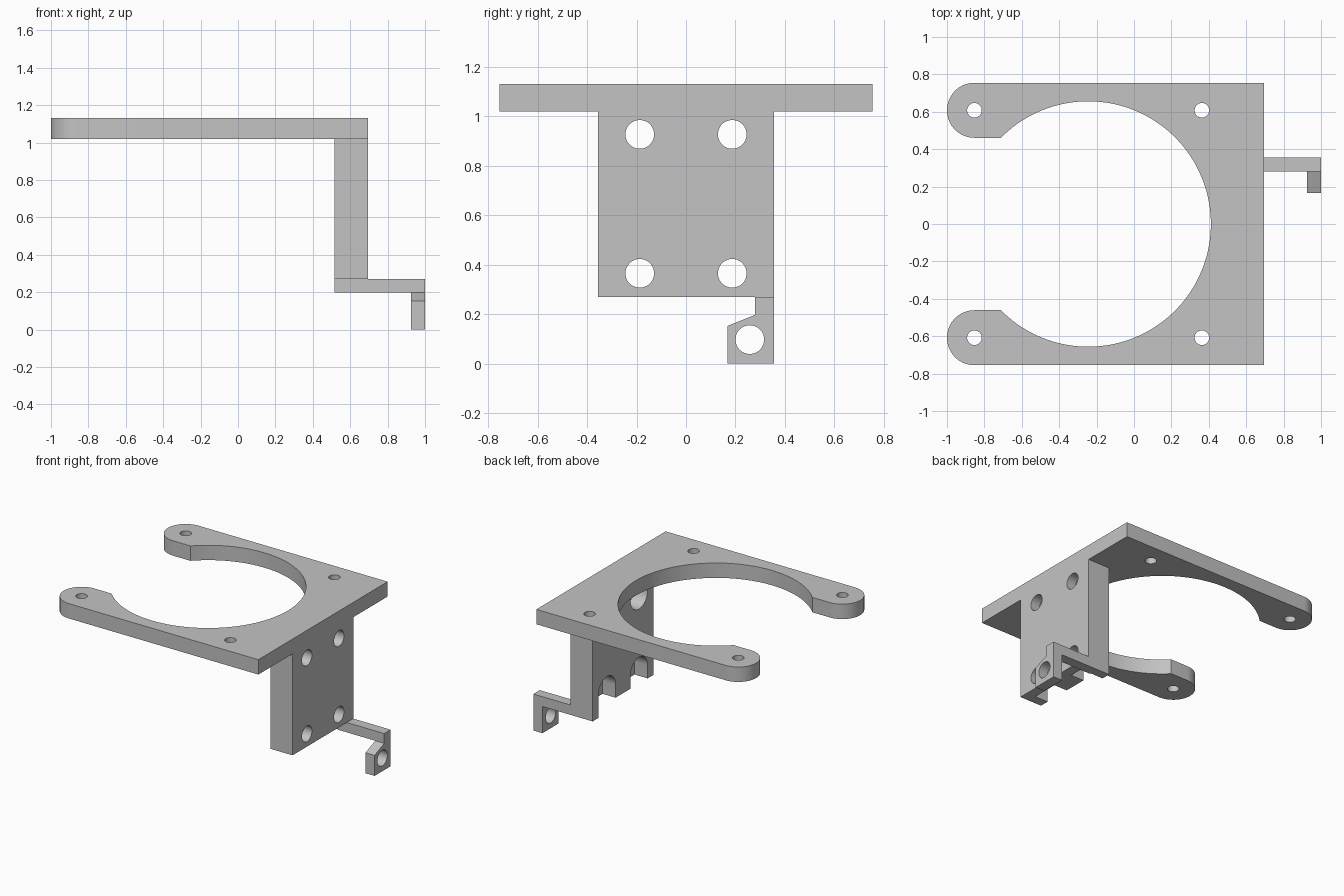
import bpy, bmesh
from math import sin, cos, pi, asin

cube = bpy.data.objects.get("Cube")
if cube:
    bpy.data.objects.remove(cube, do_unlink=True)

grey = bpy.data.materials.new("plain grey")
grey.use_nodes = True
colour = (0.55, 0.55, 0.55, 1)
grey.diffuse_color = colour
grey.node_tree.nodes["Principled BSDF"].inputs["Base Color"].default_value = colour


def arc(cx, cy, r, start, end, steps):
    """Points along a circular arc."""
    angles = [start + (end - start) * i / steps for i in range(steps + 1)]
    return [(cx + r * cos(a), cy + r * sin(a)) for a in angles]


def prism(name, outline, axis, low, high):
    """Extrude an outline along x (outline in y, z) or z (outline in x, y)."""
    bm = bmesh.new()
    place = (lambda p: (low, *p)) if axis == "x" else (lambda p: (*p, low))
    face = bm.faces.new([bm.verts.new(place(p)) for p in outline])
    grown = bmesh.ops.extrude_face_region(bm, geom=[face])["geom"]
    step = (high - low, 0, 0) if axis == "x" else (0, 0, high - low)
    bmesh.ops.translate(bm, vec=step, verts=[g for g in grown if isinstance(g, bmesh.types.BMVert)])
    bmesh.ops.recalc_face_normals(bm, faces=bm.faces)
    mesh = bpy.data.meshes.new(name)
    bm.to_mesh(mesh)
    bm.free()
    mesh.materials.append(grey)
    obj = bpy.data.objects.new(name, mesh)
    bpy.context.collection.objects.link(obj)
    return obj


def rect(a0, a1, b0, b1):
    return [(a0, b0), (a1, b0), (a1, b1), (a0, b1)]


def hole(u, v, r, axis, low, high):
    return prism("hole_cutter", arc(u, v, r, 0, 2 * pi, 48)[:-1], axis, low, high)


def finish(obj, cutters=()):
    """Cut the holes, remove the cutters, then smooth the round walls."""
    bpy.ops.object.select_all(action="DESELECT")
    bpy.context.view_layer.objects.active = obj
    obj.select_set(True)
    for cutter in cutters:
        mod = obj.modifiers.new("cut", "BOOLEAN")
        mod.operation, mod.solver, mod.object = "DIFFERENCE", "EXACT", cutter
        bpy.ops.object.modifier_apply(modifier=mod.name)
        bpy.data.objects.remove(cutter, do_unlink=True)
    bpy.ops.object.shade_smooth_by_angle(angle=0.5)


# Top plate: open ring with two rounded prongs, mirrored across y
ring_x, ring_r = -0.245, 0.656
tip_x, tip_y, tip_r = -0.853, 0.608, 0.147
prong_angle = pi - asin((tip_y - tip_r) / ring_r)
half = [(0.695, tip_y + tip_r)]
half += arc(tip_x, tip_y, tip_r, pi / 2, 3 * pi / 2, 32)
half += arc(ring_x, 0, ring_r, prong_angle, 0, 56)
outline = half + [(x, -y) for x, y in reversed(half[:-1])]
plate = prism("top_plate", outline, "z", 1.02, 1.13)
finish(plate, [hole(x, side * tip_y, 0.039, "z", 0.9, 1.3)
               for x in (tip_x, 0.363) for side in (-1, 1)])


# Recesses behind the lower holes open downward
def slot(y):
    shape = arc(y, 0.365, 0.1, 0, pi, 32) + [(y - 0.1, 0.1), (y + 0.1, 0.1)]
    return prism("slot_cutter", shape, "x", 0.4, 0.622)


# Mounting block with four bolt holes
bolt_y = 0.187
block = prism("mounting_block", rect(-0.355, 0.355, 0.27, 1.02), "x", 0.515, 0.695)
cutters = []
for y in (-bolt_y, bolt_y):
    cutters += [hole(y, z, 0.058, "x", 0.3, 0.9) for z in (0.365, 0.927)]
    cutters += [slot(y), hole(y, 0.92, 0.099, "x", 0.4, 0.622)]
finish(block, cutters)

# Side arm running under the block
arm = prism("side_arm", rect(0.28, 0.355, 0.197, 0.27), "x", 0.515, 0.926)
finish(arm, [slot(bolt_y)])

# Hanging tab with a sloped shoulder and one hole
tab_shape = [(0.167, 0), (0.355, 0), (0.355, 0.27), (0.28, 0.27), (0.28, 0.197), (0.167, 0.152)]
tab = prism("sensor_tab", tab_shape, "x", 0.926, 1.0)
finish(tab, [hole(0.258, 0.097, 0.058, "x", 0.8, 1.2)])
